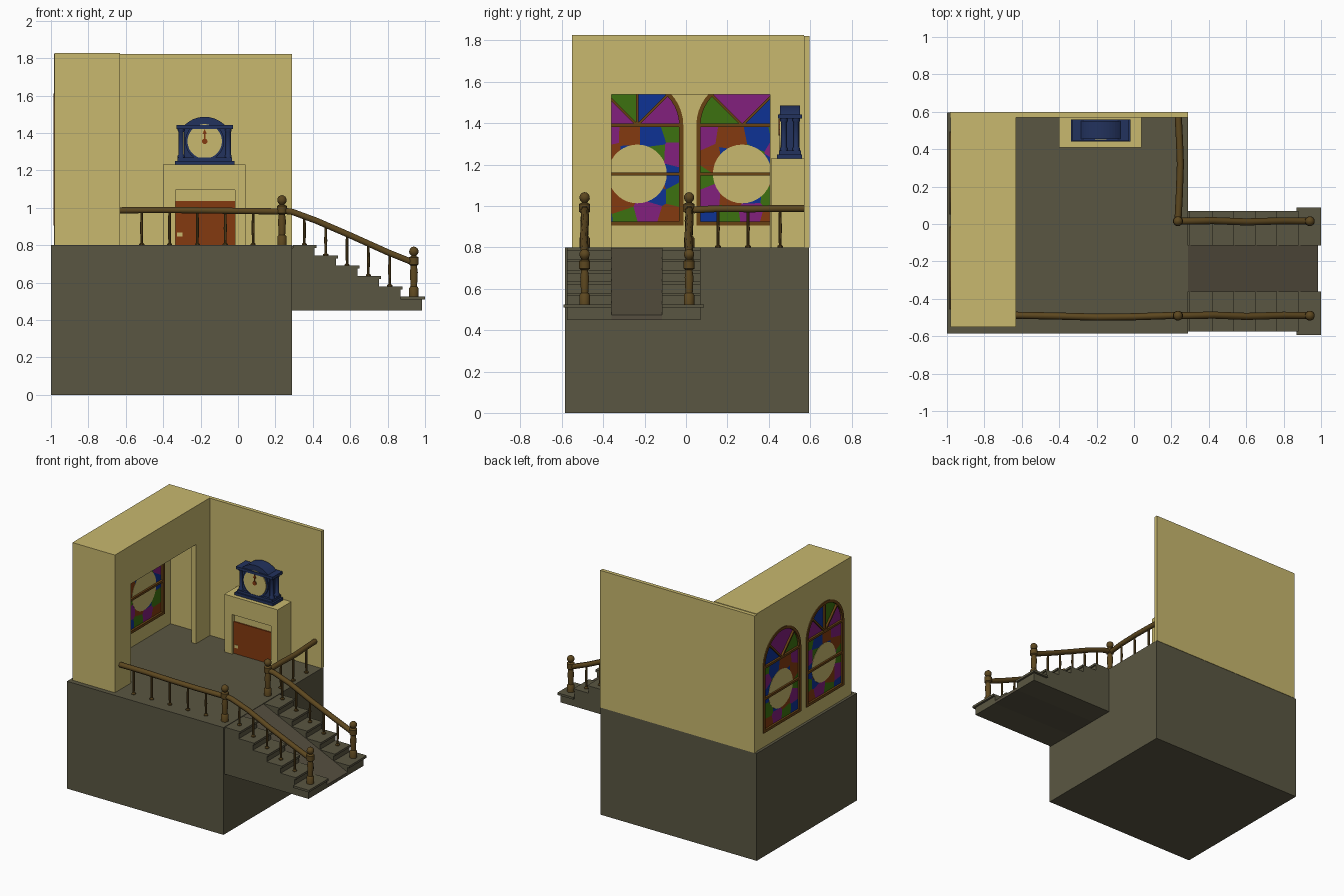
import bpy, bmesh, math, random
from mathutils import Vector

if "Cube" in bpy.data.objects:
    bpy.data.objects.remove(bpy.data.objects["Cube"])

random.seed(4)


def material(name, r, g, b):
    m = bpy.data.materials.new(name)
    m.diffuse_color = (r, g, b, 1)
    m.use_nodes = True
    m.node_tree.nodes["Principled BSDF"].inputs["Base Color"].default_value = m.diffuse_color
    return m


PLASTER = material("cream plaster", .58, .48, .157)
STONE = material("dark stone", .102, .094, .054)
RUNNER = material("brown runner", .092, .078, .050)
WOOD = material("rail wood", .110, .064, .014)
FRAME = material("window wood", .140, .055, .007)
NAVY = material("navy clock", .016, .032, .110)
BLUE = material("blue glass", .004, .032, .30)
GREEN = material("green glass", .045, .165, .005)
PURPLE = material("purple glass", .223, .014, .205)
ORANGE = material("burnt orange", .231, .042, .005)


def finish(name, bm, mats, smooth=False):
    bmesh.ops.recalc_face_normals(bm, faces=bm.faces)
    me = bpy.data.meshes.new(name)
    bm.to_mesh(me)
    bm.free()
    for m in mats:
        me.materials.append(m)
    ob = bpy.data.objects.new(name, me)
    bpy.context.collection.objects.link(ob)
    if smooth:
        bpy.ops.object.select_all(action='DESELECT')
        ob.select_set(True)
        bpy.context.view_layer.objects.active = ob
        bpy.ops.object.shade_smooth_by_angle(angle=math.radians(40))
    return ob


def prisms(name, polys, axis, d0, d1):
    """Extrude (outline, material) pairs along x ('X': outline = y,z) or y ('Y': outline = x,z)."""
    bm = bmesh.new()
    mats = []
    for pts, mat in polys:
        if mat not in mats:
            mats.append(mat)
        place = (lambda p, d: (d, p[0], p[1])) if axis == 'X' else (lambda p, d: (p[0], d, p[1]))
        a = [bm.verts.new(place(p, d0)) for p in pts]
        b = [bm.verts.new(place(p, d1)) for p in pts]
        n = len(pts)
        faces = [bm.faces.new(a), bm.faces.new(b[::-1])]
        faces += [bm.faces.new((a[i], a[(i + 1) % n], b[(i + 1) % n], b[i])) for i in range(n)]
        for f in faces:
            f.material_index = mats.index(mat)
    return finish(name, bm, mats)


def rect(u0, u1, v0, v1):
    return [(u0, v0), (u1, v0), (u1, v1), (u0, v1)]


def box(name, x0, x1, y0, y1, z0, z1, mat):
    return prisms(name, [(rect(x0, x1, z0, z1), mat)], 'Y', y0, y1)


def arc(cu, cv, r, a0, a1, n):
    return [(cu + r * math.cos(math.radians(a0 + (a1 - a0) * i / n)),
             cv + r * math.sin(math.radians(a0 + (a1 - a0) * i / n))) for i in range(n + 1)]


def bar(p, q, w):
    d = (Vector(q) - Vector(p)).normalized() * w / 2
    n = Vector((-d.y, d.x))
    return [tuple(Vector(p) + n), tuple(Vector(p) - n), tuple(Vector(q) - n), tuple(Vector(q) + n)]


def lathe(name, x, y, z, profile, mat, sides=12):
    bm = bmesh.new()
    rings = [[bm.verts.new((x + r * math.cos(2 * math.pi * (i + .5) / sides),
                            y + r * math.sin(2 * math.pi * (i + .5) / sides), z + h))
              for i in range(sides)] for r, h in profile]
    bm.faces.new(rings[0])
    bm.faces.new(rings[-1])
    for a, b in zip(rings, rings[1:]):
        for i in range(sides):
            j = (i + 1) % sides
            bm.faces.new((a[i], a[j], b[j], b[i]))
    return finish(name, bm, [mat], True)


def rail(name, pts):
    """Handrail: a rounded bar swept along a path."""
    cu = bpy.data.curves.new(name, 'CURVE')
    cu.dimensions = '3D'
    cu.bevel_depth, cu.bevel_resolution, cu.use_fill_caps = .019, 1, True
    sp = cu.splines.new('POLY')
    sp.points.add(len(pts) - 1)
    for p, c in zip(sp.points, pts):
        p.co = (*c, 1)
    cu.materials.append(WOOD)
    tmp = bpy.data.objects.new(name + "_path", cu)
    bpy.context.collection.objects.link(tmp)
    me = bpy.data.meshes.new_from_object(tmp.evaluated_get(bpy.context.evaluated_depsgraph_get()))
    bpy.data.objects.remove(tmp)
    bpy.context.collection.objects.link(bpy.data.objects.new(name, me))


def closer_half(poly, s, t):
    """Keep the part of a polygon that is nearer to s than to t."""
    mid, n = (s + t) / 2, t - s
    out = []
    for i, p in enumerate(poly):
        q = poly[(i + 1) % len(poly)]
        dp, dq = (Vector(p) - mid).dot(n), (Vector(q) - mid).dot(n)
        if dp <= 0:
            out.append(p)
        if dp * dq < 0:
            out.append(tuple(Vector(p).lerp(Vector(q), dp / (dp - dq))))
    return out


# Plinth, room walls and hollow window bay
box("plinth", -1, .29, -.585, .595, 0, .8, STONE)
box("back_wall", -.985, .29, .57, .598, .8, 1.822, PLASTER)
box("bay_roof", -.98, -.63, -.55, .57, 1.795, 1.826, PLASTER)
box("bay_front_wall", -.98, -.63, -.55, -.52, .8, 1.8, PLASTER)
prisms("bay_inner_wall", [(rect(-.52, -.36, .8, 1.8), PLASTER), (rect(.405, .57, .8, 1.8), PLASTER),
                          (rect(-.36, .405, 1.54, 1.8), PLASTER)], 'X', -.668, -.63)
outer = prisms("window_wall", [(rect(-.545, .575, .8, 1.81), PLASTER)], 'X', -.98, -.955)

# Two arched stained-glass windows
SPRING, SILL, R = 1.39, .905, .222


def outline(c, r, sill):
    return [(c - r, sill), (c + r, sill)] + arc(c, SPRING, r, 0, 180, 20)


GLASS = [BLUE, GREEN, PURPLE, ORANGE]
for label, c, fan in (("front", -.235, [PURPLE, BLUE, GREEN, PURPLE]),
                      ("rear", .272, [BLUE, PURPLE, PURPLE, GREEN])):
    cutter = prisms("cutter", [(outline(c, R - .006, SILL + .006), PLASTER)], 'X', -1.1, -.9)
    cutter.hide_render = True
    mod = outer.modifiers.new("hole", 'BOOLEAN')
    mod.operation, mod.object, mod.solver = 'DIFFERENCE', cutter, 'EXACT'
    bpy.context.view_layer.objects.active = outer
    bpy.ops.object.modifier_apply(modifier=mod.name)
    bpy.data.objects.remove(cutter)
    # irregular glass pieces below the spring line, wedges above it
    seeds = [(Vector((c + (i - 1.5) * .111 + random.uniform(-.04, .04),
                      SILL + (j + .5) * .097 + random.uniform(-.035, .035))), GLASS[(i + 2 * j + j // 2) % 4])
             for i in range(4) for j in range(5)]
    pieces = []
    for s, mat in seeds:
        cell = rect(c - R + .004, c + R - .004, SILL, SPRING)
        for t, _ in seeds:
            if t is not s:
                cell = closer_half(cell, s, t)
        pieces.append((cell, mat))
    for k, mat in enumerate(fan):
        pieces.append(([(c, SPRING)] + arc(c, SPRING, R - .004, 45 * k, 45 * k + 45, 6), mat))
    prisms(label + "_stained_glass", pieces, 'X', -.971, -.965)
    prisms(label + "_round_pane", [(arc(c, 1.155, .142, 0, 350, 35), PLASTER)], 'X', -.9725, -.9635)
    # frame and glazing bars
    o, n = outline(c, R, SILL), outline(c, R - .02, SILL + .02)
    parts = [([o[i], o[(i + 1) % len(o)], n[(i + 1) % len(n)], n[i]], FRAME)
             for i in range(len(o)) if o[i] != o[(i + 1) % len(o)]]
    parts += [(bar((c - R + .01, z), (c + R - .01, z), .016), FRAME) for z in (1.155, SPRING)]
    for a in ((45, 90, 135) if label == "front" else (45, 135)):
        tip = (c + (R - .01) * math.cos(math.radians(a)), SPRING + (R - .01) * math.sin(math.radians(a)))
        parts.append((bar((c, SPRING), tip, .012), FRAME))
    prisms(label + "_window_frame", parts, 'X', -.986, -.949)

# Fireplace
prisms("fireplace_surround", [(rect(-.4, -.335, .8, 1.23), PLASTER), (rect(-.015, .04, .8, 1.23), PLASTER),
                              (rect(-.335, -.015, 1.095, 1.23), PLASTER)], 'Y', .41, .57)
box("firebox_back", -.335, -.015, .435, .57, .8, 1.095, PLASTER)
box("fire_panel", -.335, -.015, .427, .435, .8, 1.037, ORANGE)
box("fire_ember", -.325, -.298, .424, .428, .845, .868, PLASTER)

# Mantel clock
CX, CZ = -.178, 1.355
for name, half, y0, y1, z0, z1 in (("clock_foot", .158, .44, .56, 1.23, 1.25),
                                   ("clock_plinth", .145, .45, .555, 1.25, 1.268),
                                   ("clock_body", .112, .468, .548, 1.268, 1.425),
                                   ("clock_cornice", .152, .445, .56, 1.422, 1.442)):
    box(name, CX - half, CX + half, y0, y1, z0, z1, NAVY)
prisms("clock_arch", [(arc(CX, 1.334, .152, 42, 138, 16), NAVY)], 'Y', .455, .552)
prisms("clock_pediment_rim", [(arc(CX, CZ, .104, 0, 352, 44), NAVY)], 'Y', .458, .47)
for sx in (-1, 1):
    for y in (.473, .533):
        lathe("clock_column", CX + sx * .126, y, 1.266, [(.019, 0), (.019, .012), (.014, .02), (.014, .138),
                                                        (.019, .146), (.019, .158)], NAVY)
prisms("clock_dial", [(arc(CX, CZ, .092, 0, 352, 44), PLASTER)], 'Y', .452, .46)
prisms("clock_hands", [(bar((CX, CZ), (CX, CZ + .045), .007), ORANGE),
                       ([(CX - .011, CZ + .04), (CX + .011, CZ + .04), (CX, CZ + .066)], ORANGE),
                       (arc(CX, CZ, .015, 0, 330, 11), ORANGE)], 'Y', .446, .452)

# Stairs: two flights of treads beside a sunken sloping runner
prisms("runner_ramp", [([(.29, .45), (.985, .45), (.985, .473), (.29, .797)], RUNNER)], 'Y', -.36, -.115)
for y0, y1, edge in ((-.575, -.36, -1), (-.115, .07, 1)):
    for k in range(6):
        x1, z = .41 + .115 * k, .8 - .055 * k
        box("stair_riser", x1 - (.12 if k == 0 else .115), x1, y0, y1, .45, z - .015, STONE)
        last = .018 if k == 5 else 0
        a = y0 - last if edge < 0 else y0
        b = y1 + last if edge > 0 else y1
        box("stair_tread", max(.29, x1 - .115), x1 + (.015 if k == 5 else .01), a, b, z - .016, z, STONE)

# Newel posts with ball finials
POST = [(.026, 0), (.026, .045), (.018, .055), (.022, .13), (.017, .165), (.027, .172), (.027, .21),
        (.013, .217)] + [(.026 * math.sin(math.radians(a)), .241 - .026 * math.cos(math.radians(a)))
                         for a in range(35, 180, 24)]
SIDES = (-.49, .015)
for y in SIDES:
    lathe("upper_newel_post", .235, y, .8, POST, WOOD)
    lathe("lower_newel_post", .94, y, .525, POST, WOOD)


def baluster(x, y, z, top):
    h = top - z
    lathe("baluster", x, y, z, [(.015, 0), (.015, .006), (.007, .012), (.009, h * .5), (.007, h)], WOOD, 8)


# Handrails and balusters
rail("front_handrail", [(-.63, -.488, .986), (-.42, -.492, .988), (-.2, -.498, .986), (0, -.496, .983),
                        (.235, -.488, .98)])
rail("side_handrail", [(.235, .015, .98), (.242, .15, .987), (.248, .32, .986), (.243, .45, .988), (.237, .57, .988)])
for k in range(5):
    baluster(-.515 + .149 * k, -.493, .8, .98)
for y in (.155, .3, .455):
    baluster(.245, y, .8, .98)
for y in SIDES:
    rail("stair_handrail", [(.235, y, .985), (.29, y, .978), (.42, y + .003, .93), (.6, y - .004, .852),
                            (.8, y + .002, .762), (.94, y, .706)])
    for k in range(5):
        x = .355 + .114 * k
        baluster(x, y, .8 - .055 * k, .952 - .432 * (x - .355))
